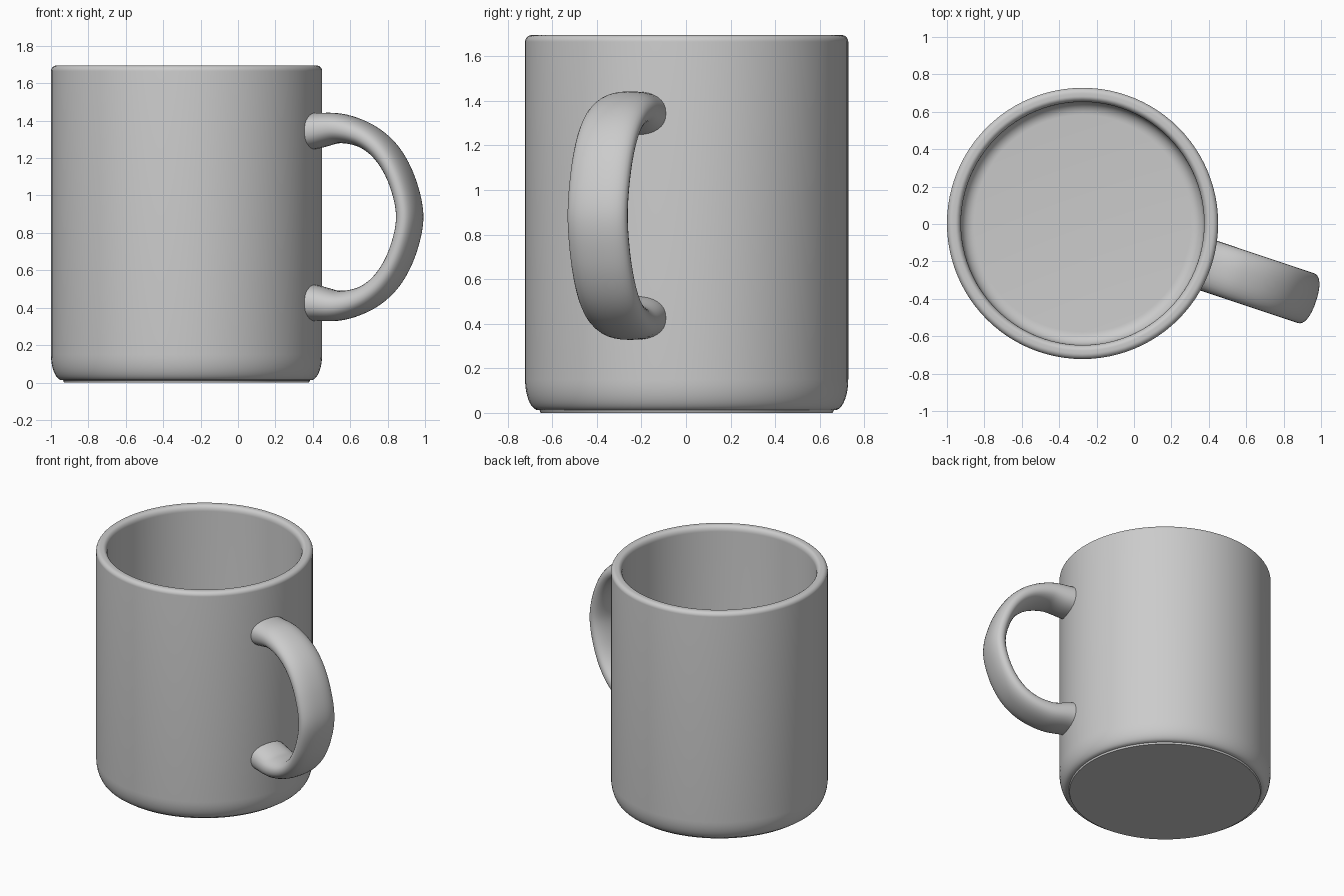
import bpy
import math
from mathutils import Vector

if "Cube" in bpy.data.objects:
    bpy.data.objects.remove(bpy.data.objects["Cube"])

CENTRE = Vector((-0.275, 0.003, 0))
R, H, RIM = 0.725, 1.695, 0.65
HANDLE_ANGLE = math.radians(-18.5)
MID_Z = 0.885


def make_object(name, verts, faces):
    mesh = bpy.data.meshes.new(name)
    mesh.from_pydata(verts, [], faces)
    obj = bpy.data.objects.new(name, mesh)
    bpy.context.collection.objects.link(obj)
    obj.location = CENTRE
    bpy.ops.object.select_all(action='DESELECT')
    obj.select_set(True)
    bpy.context.view_layer.objects.active = obj
    bpy.ops.object.mode_set(mode='EDIT')
    bpy.ops.mesh.select_all(action='SELECT')
    bpy.ops.mesh.normals_make_consistent(inside=False)
    bpy.ops.object.mode_set(mode='OBJECT')
    bpy.ops.object.shade_smooth_by_angle(angle=math.radians(40))
    return obj


def bridge(rings):
    """Join equal closed rings with quads and cap both ends."""
    n = len(rings[0])
    verts = [p for ring in rings for p in ring]
    faces = [(a * n + i, a * n + (i + 1) % n, (a + 1) * n + (i + 1) % n, (a + 1) * n + i)
             for a in range(len(rings) - 1) for i in range(n)]
    last = (len(rings) - 1) * n
    faces += [tuple(range(n))[::-1], tuple(range(last, last + n))]
    return verts, faces


def arc(cx, cz, rx, rz, start, end, steps=8):
    angles = [math.radians(start + (end - start) * i / steps) for i in range(steps + 1)]
    return [(cx + rx * math.cos(a), cz + rz * math.sin(a)) for a in angles]


def catmull(points, steps=8):
    pts = [points[0]] + points + [points[-1]]
    out = []
    for i in range(1, len(pts) - 2):
        a, b, c, d = (Vector(p) for p in pts[i - 1:i + 3])
        for s in range(steps):
            t = s / steps
            out.append(0.5 * (2 * b + (c - a) * t + (2 * a - 5 * b + 4 * c - d) * t * t
                              + (3 * b - a - 3 * c + d) * t ** 3))
    return out + [Vector(points[-1])]


# Cup: base fillet, outer wall, rounded rim, inner wall and floor
profile = [(0.655, 0.0), (0.66, 0.012)]
profile += arc(0.665, 0.15, 0.06, 0.138, -80, 0)
profile += arc(R - 0.03, H - 0.03, 0.03, 0.03, 0, 90)
profile += arc(RIM + 0.03, H - 0.04, 0.03, 0.04, 90, 180)
profile += arc(RIM - 0.07, 0.16, 0.07, 0.07, 0, -90)
SEG = 96
rings = [[(r * math.cos(math.tau * i / SEG), r * math.sin(math.tau * i / SEG), z)
          for i in range(SEG)] for r, z in profile]
make_object("mug_body", *bridge(rings))

# Handle: flattened oval swept along a C path (radius, height, half thickness)
upper = [(0.67, 1.34, 0.102), (0.73, 1.346, 0.096), (0.87, 1.358, 0.079), (1.018, 1.315, 0.066),
         (1.134, 1.22, 0.061), (1.218, 1.07, 0.058)]
lower = [(r, 2 * MID_Z - z, t) for r, z, t in reversed(upper)]
path = catmull(upper + [(1.258, MID_Z, 0.058)] + lower)
out_dir = Vector((math.cos(HANDLE_ANGLE), math.sin(HANDLE_ANGLE), 0))
side = Vector((-out_dir.y, out_dir.x, 0))
rings = []
for i, p in enumerate(path):
    tangent = path[min(i + 1, len(path) - 1)] - path[max(i - 1, 0)]
    normal = Vector((-tangent.y, tangent.x)).normalized()
    ring = []
    for k in range(32):
        c, s = math.cos(math.tau * k / 32), math.sin(math.tau * k / 32)
        u = 0.14 * math.copysign(abs(c) ** 0.88, c)
        v = p.z * math.copysign(abs(s) ** 0.88, s)
        ring.append(out_dir * (p.x + normal.x * v) + side * u + Vector((0, 0, p.y + normal.y * v)))
    rings.append(ring)
make_object("handle", *bridge(rings))
